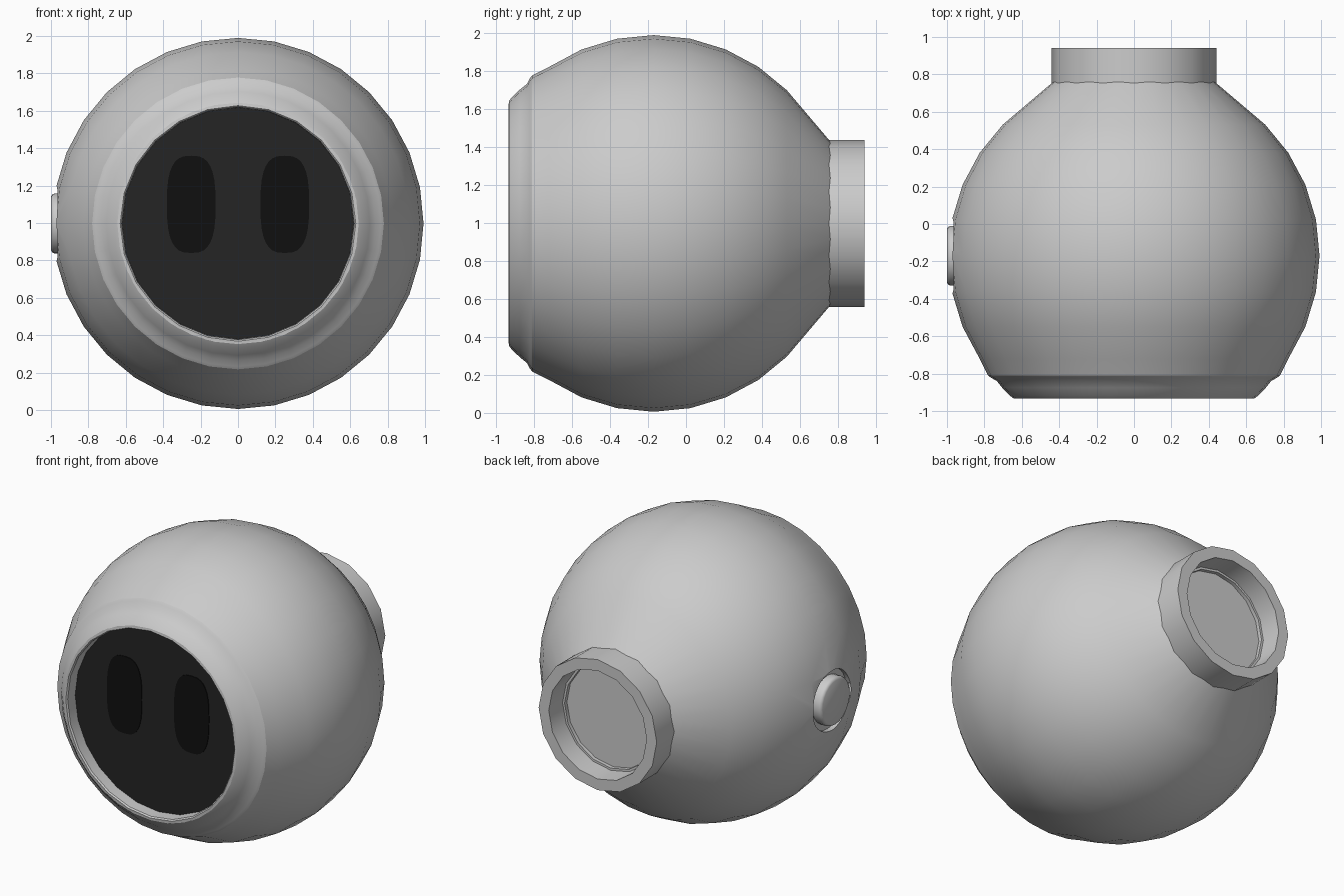
import bpy, bmesh
from math import sin, cos, pi, radians, copysign

if "Cube" in bpy.data.objects:
    bpy.data.objects.remove(bpy.data.objects["Cube"])

CY, CZ, R = -0.17, 0.998, 0.992   # centre and radius of the ball


def material(name, value):
    m = bpy.data.materials.new(name)
    m.diffuse_color = (value, value, value, 1)
    m.use_nodes = True
    m.node_tree.nodes["Principled BSDF"].inputs["Base Color"].default_value = m.diffuse_color
    return m


def finish(name, bm, mat=None):
    bmesh.ops.recalc_face_normals(bm, faces=bm.faces[:])
    me = bpy.data.meshes.new(name)
    bm.to_mesh(me)
    bm.free()
    ob = bpy.data.objects.new(name, me)
    bpy.context.collection.objects.link(ob)
    if mat:
        me.materials.append(mat)
    return ob


def smooth(ob, angle=30):
    bpy.ops.object.select_all(action='DESELECT')
    bpy.context.view_layer.objects.active = ob
    ob.select_set(True)
    bpy.ops.object.shade_smooth_by_angle(angle=radians(angle))


def lathe(name, profile, sides, axis='y', cap_start=False, cap_end=False, mat=None):
    """Spin (radius, position) points about the front-back or the side-to-side axis."""
    bm = bmesh.new()
    rings = []
    for r, p in profile:
        ring = []
        for i in range(sides):
            a, b = r * sin(2 * pi * i / sides), CZ + r * cos(2 * pi * i / sides)
            ring.append(bm.verts.new((a, p, b) if axis == 'y' else (p, CY + a, b)))
        rings.append(ring)
    for lo, hi in zip(rings, rings[1:]):
        for i in range(sides):
            j = (i + 1) % sides
            bm.faces.new((lo[i], lo[j], hi[j], hi[i]))
    if cap_start:
        bm.faces.new(rings[0])
    if cap_end:
        bm.faces.new(rings[-1])
    return finish(name, bm, mat)


dark = material("screen_black", 0.018)
black = material("eye_black", 0.005)

# ball shell, with a flared joint to the neck at the back
arc = [(R * cos(k * pi / 16), CY + R * sin(k * pi / 16)) for k in range(-3, 5)]
shell = lathe("ball_shell", [(0.78, -0.81)] + arc + [(0.432, 0.76)], 32,
              cap_start=True, cap_end=True)

# round pocket for the side button
cutter = lathe("pocket_cutter", [(0.2, -1.2), (0.2, -0.935)], 32, 'x', True, True)
cutter.hide_render = True
mod = shell.modifiers.new("pocket", 'BOOLEAN')
mod.operation, mod.solver, mod.object = 'DIFFERENCE', 'EXACT', cutter
bpy.context.view_layer.objects.active = shell
bpy.ops.object.modifier_apply(modifier=mod.name)
bpy.data.objects.remove(cutter)

# open the shell's flat ends, which the rim and neck cover
bm = bmesh.new()
bm.from_mesh(shell.data)
bmesh.ops.delete(bm, geom=[f for f in bm.faces if abs(f.normal.y) > 0.99], context='FACES')
bm.to_mesh(shell.data)
bm.free()
smooth(shell)

# stepped rim around the face
smooth(lathe("face_rim", [(0.78, -0.81), (0.765, -0.822), (0.735, -0.838), (0.705, -0.875),
                          (0.665, -0.917), (0.645, -0.932), (0.632, -0.933)], 32))
smooth(lathe("rim_lip", [(0.645, -0.932), (0.63, -0.934), (0.622, -0.925), (0.62, -0.845)], 24))

# recessed screen
lathe("face_screen", [(0.62, -0.848)], 24, cap_start=True, mat=dark)

# rounded oblong eyes
for side, label in ((-1, "left"), (1, "right")):
    bm = bmesh.new()
    pts = []
    for i in range(32):
        c, s = cos(2 * pi * i / 32), sin(2 * pi * i / 32)
        pts.append(bm.verts.new((side * 0.25 + 0.13 * copysign(abs(c) ** 0.7, c), -0.848,
                                 1.10 + 0.26 * copysign(abs(s) ** 0.7, s))))
    face = bm.faces.new(pts)
    ext = bmesh.ops.extrude_face_region(bm, geom=[face])
    bmesh.ops.translate(bm, vec=(0, -0.005, 0),
                        verts=[g for g in ext["geom"] if isinstance(g, bmesh.types.BMVert)])
    finish(label + "_eye", bm, black)

# hollow neck socket at the back
smooth(lathe("neck_socket", [(0.44, 0.75), (0.44, 0.94), (0.365, 0.94), (0.36, 0.80),
                             (0.345, 0.80), (0.345, 0.775)], 16, cap_end=True))

# side button with a rounded edge
smooth(lathe("side_button", [(0.16, -0.936), (0.16, -0.982), (0.155, -0.993), (0.143, -1.0)],
             24, 'x', cap_end=True), 40)
